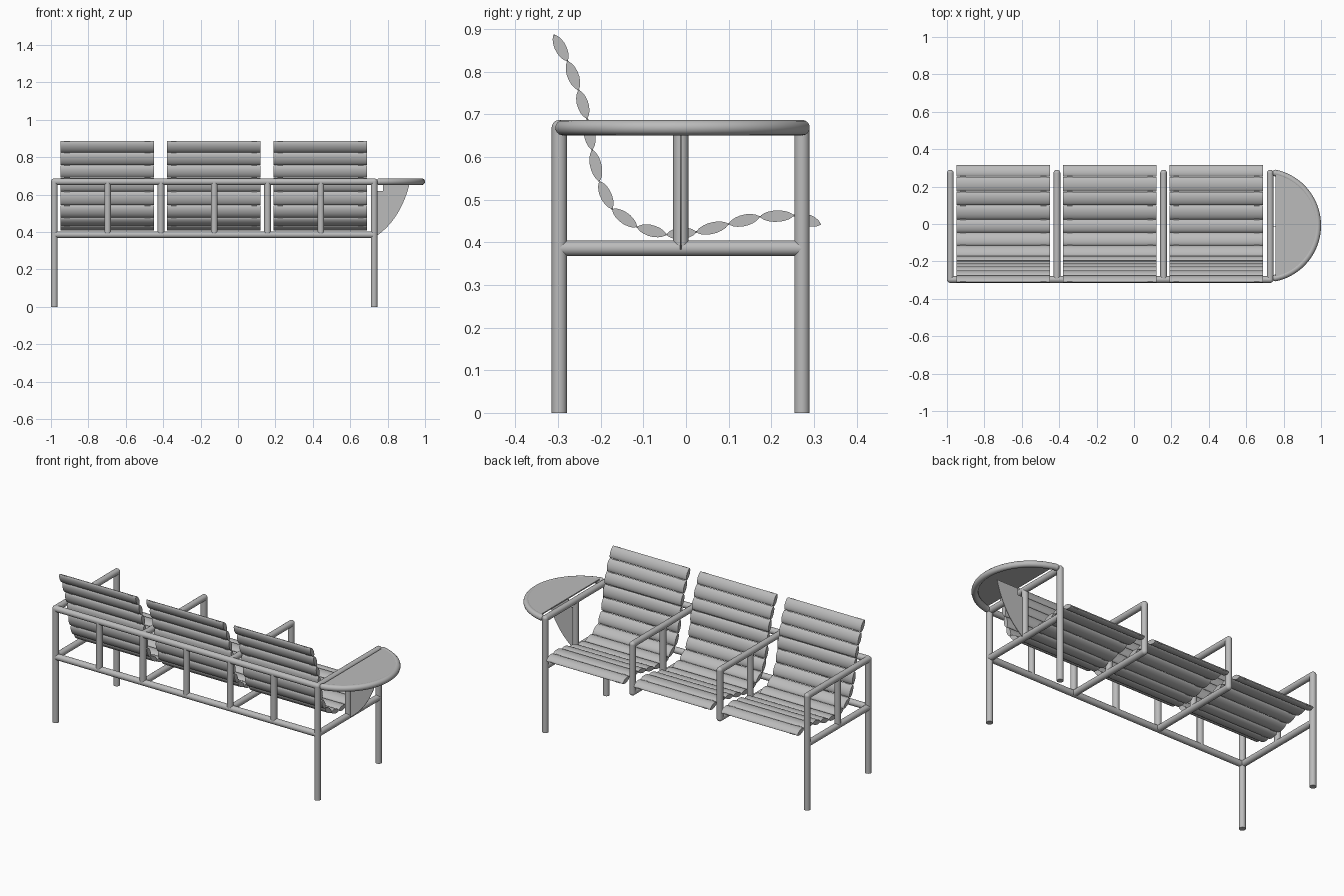
import bpy, bmesh, math
from mathutils import Vector

cube = bpy.data.objects.get("Cube")
if cube:
    bpy.data.objects.remove(cube, do_unlink=True)

metal = bpy.data.materials.new("grey_metal")
metal.use_nodes = True
GREY = (0.5, 0.5, 0.5, 1)
metal.diffuse_color = GREY
metal.node_tree.nodes["Principled BSDF"].inputs["Base Color"].default_value = GREY

R = 0.018                                   # tube radius
BACK, FRONT, MID = -0.297, 0.272, -0.012    # y of tube rows
LOW, TOP = 0.386, 0.669                     # z of rails
ARMS = [-0.982, -0.412, 0.158, 0.728]       # x of armrest frames


def finish(name, bm):
    bmesh.ops.recalc_face_normals(bm, faces=bm.faces)
    mesh = bpy.data.meshes.new(name)
    bm.to_mesh(mesh)
    bm.free()
    mesh.materials.append(metal)
    obj = bpy.data.objects.new(name, mesh)
    bpy.context.collection.objects.link(obj)
    bpy.ops.object.select_all(action='DESELECT')
    obj.select_set(True)
    bpy.context.view_layer.objects.active = obj
    bpy.ops.object.shade_smooth_by_angle(angle=math.radians(40))
    return obj


def tube(name, a, b):
    a, b = Vector(a), Vector(b)
    bm = bmesh.new()
    bmesh.ops.create_cone(bm, cap_ends=True, segments=24, radius1=R, radius2=R, depth=(b - a).length)
    turn = (b - a).to_track_quat('Z', 'Y').to_matrix().to_4x4()
    bmesh.ops.transform(bm, matrix=turn, verts=bm.verts)
    bmesh.ops.translate(bm, vec=(a + b) / 2, verts=bm.verts)
    return finish(name, bm)


def joint(name, at):
    bm = bmesh.new()
    bmesh.ops.create_uvsphere(bm, u_segments=24, v_segments=12, radius=R)
    bmesh.ops.translate(bm, vec=at, verts=bm.verts)
    return finish(name, bm)


def prism(name, outline, depth):
    """Extrude a closed outline of 3D points along a vector."""
    bm = bmesh.new()
    face = bm.faces.new([bm.verts.new(p) for p in outline])
    out = bmesh.ops.extrude_face_region(bm, geom=[face])
    moved = [g for g in out["geom"] if isinstance(g, bmesh.types.BMVert)]
    bmesh.ops.translate(bm, vec=depth, verts=moved)
    return finish(name, bm)


# Armrest frames, with legs at both ends of the bench
for i, x in enumerate(ARMS):
    end = i in (0, len(ARMS) - 1)
    foot = 0 if end else LOW
    tube("front_leg" if end else "front_post", (x, FRONT, foot), (x, FRONT, TOP))
    tube("back_leg" if end else "back_post", (x, BACK, foot), (x, BACK, TOP))
    tube("arm_post", (x, MID, LOW), (x, MID, TOP))
    tube("armrest", (x, BACK, TOP), (x, FRONT, TOP))
    tube("cross_rail", (x, BACK, LOW), (x, FRONT, LOW))
    for y in (BACK, FRONT):
        joint("arm_joint", (x, y, TOP))
        if not end:
            joint("low_joint", (x, y, LOW))

# Long back rails and the posts between the armrests
for z in (LOW, TOP):
    tube("back_rail", (ARMS[0], BACK, z), (ARMS[-1], BACK, z))
for a, b in zip(ARMS, ARMS[1:]):
    x = (a + b) / 2
    tube("back_post", (x, BACK, LOW), (x, BACK, TOP))

# Seat curve from the top of the back to the front edge
PATH = [(-0.31, 0.887), (-0.278, 0.825), (-0.252, 0.757), (-0.232, 0.69),
        (-0.22, 0.617), (-0.203, 0.543), (-0.173, 0.478), (-0.115, 0.436),
        (-0.046, 0.418), (0.024, 0.424), (0.1, 0.443), (0.173, 0.46),
        (0.253, 0.463), (0.316, 0.442)]
PATH = [Vector((0, y, z)) for y, z in PATH]
SIDE = Vector((1, 0, 0))
SEAT = 0.5


def lens(a, b, thick, n=9):
    """Leaf-shaped section between two points."""
    axis = (b - a) * 0.5
    up = SIDE.cross(axis).normalized() * thick
    mid = (a + b) / 2
    angles = [2 * math.pi * k / (2 * n) for k in range(2 * n)]
    return [mid + axis * 0.98 * math.cos(t) + up * math.sin(t) * abs(math.sin(t)) ** 0.3 for t in angles]


for a, b in zip(ARMS, ARMS[1:]):
    left = (a + b) / 2 - SEAT / 2 - 0.002
    for p, q in zip(PATH, PATH[1:]):
        outline = [v + SIDE * left for v in lens(p, q, 0.0135)]
        prism("seat_slat", outline, SIDE * SEAT)
    # Thin straps that join the slats
    for inset in (0.02, SEAT - 0.05):
        for p, q in zip(PATH, PATH[1:]):
            up = SIDE.cross(q - p).normalized() * 0.002
            strap = [v + SIDE * (left + inset) for v in (p + up, q + up, q - up, p - up)]
            prism("slat_strap", strap, SIDE * 0.03)

# Side table: flat top, round rim and the bracket under it
CX, CY, RAD = 0.695, -0.008, 0.287
half = math.acos((0.757 - CX) / RAD)
arc = [Vector((CX + RAD * math.cos(t), CY + RAD * math.sin(t), TOP))
       for t in [half * (k / 24 - 1) for k in range(49)]]
prism("table_top", [p + Vector((0, 0, 0.009)) for p in arc], Vector((0, 0, 0.007)))

rim = bpy.data.curves.new("table_rim", 'CURVE')
rim.dimensions = '3D'
rim.bevel_depth = R
rim.bevel_resolution = 4
rim.use_fill_caps = True
spline = rim.splines.new('POLY')
spline.points.add(len(arc) - 1)
for point, p in zip(spline.points, arc):
    point.co = (*p, 1)
rim.materials.append(metal)
rim_obj = bpy.data.objects.new("table_rim", rim)
bpy.context.collection.objects.link(rim_obj)
for p in (arc[0], arc[-1]):
    joint("rim_end", p)

corner, tip = Vector((0.742, MID, 0.38)), Vector((0.918, MID, 0.66))
bend = Vector((0.87, MID, 0.47))
curve = [corner * (1 - t) ** 2 + bend * 2 * t * (1 - t) + tip * t * t for t in [k / 12 for k in range(13)]]
plate = curve + [Vector((0.775, MID, 0.66)), Vector((0.775, MID, 0.62)), Vector((0.742, MID, 0.62))]
prism("table_bracket", [p - Vector((0, 0.002, 0)) for p in plate], Vector((0, 0.004, 0)))
